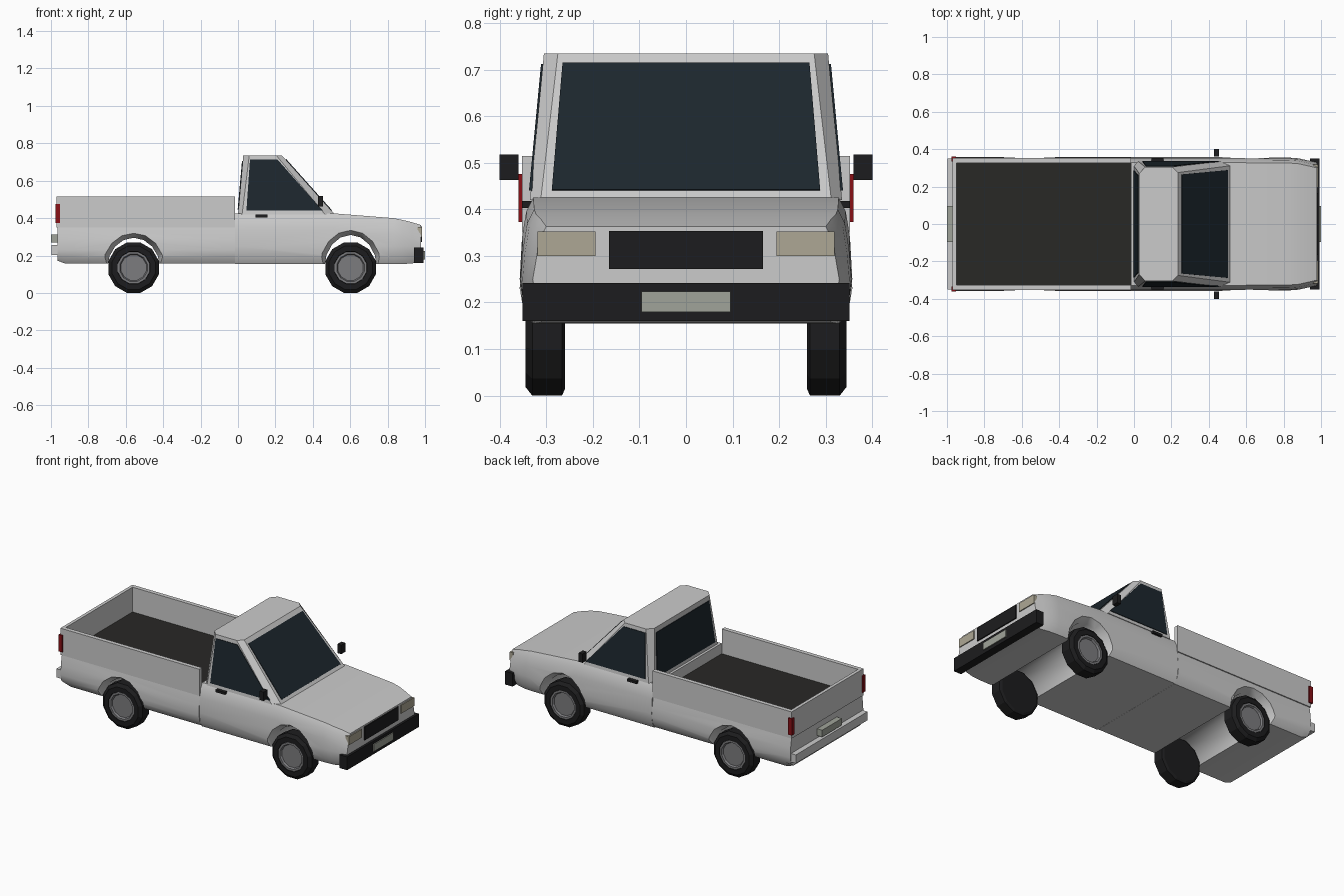
import bpy, bmesh, math
from mathutils import Vector

if "Cube" in bpy.data.objects:
    bpy.data.objects.remove(bpy.data.objects["Cube"])


def material(name, rgb):
    m = bpy.data.materials.new(name)
    m.diffuse_color = (*rgb, 1)
    m.use_nodes = True
    m.node_tree.nodes["Principled BSDF"].inputs["Base Color"].default_value = m.diffuse_color
    return m


BLACK = material("black_trim", (0.012, 0.012, 0.013))
GLASS = material("dark_glass", (0.012, 0.02, 0.027))
RED = material("red_lens", (0.25, 0.005, 0.008))
LAMP = material("lamp_lens", (0.42, 0.39, 0.30))
PLATE = material("plate", (0.35, 0.37, 0.32))
LINER = material("bed_liner", (0.022, 0.021, 0.019))
RIM = material("rim_grey", (0.2, 0.2, 0.21))


def make(name, bm, mat=None):
    bmesh.ops.recalc_face_normals(bm, faces=bm.faces)
    me = bpy.data.meshes.new(name)
    bm.to_mesh(me)
    bm.free()
    ob = bpy.data.objects.new(name, me)
    bpy.context.collection.objects.link(ob)
    if mat:
        me.materials.append(mat)
    return ob


def loft(name, rings, mat=None):
    """Closed solid through equal-length rings of points."""
    bm = bmesh.new()
    rows = [[bm.verts.new(p) for p in r] for r in rings]
    n = len(rows[0])
    for a, b in zip(rows, rows[1:]):
        for i in range(n):
            j = (i + 1) % n
            bm.faces.new((a[i], a[j], b[j], b[i]))
    bm.faces.new(rows[0])
    bm.faces.new(rows[-1])
    return make(name, bm, mat)


def box(name, x0, x1, y0, y1, z0, z1, mat=None):
    return loft(name, [[(x, y0, z0), (x, y1, z0), (x, y1, z1), (x, y0, z1)] for x in (x0, x1)], mat)


def panel(name, pts, normal, mat, t=0.004):
    """Thin pane straddling a surface."""
    n = Vector(normal).normalized() * t
    return loft(name, [[Vector(p) - n for p in pts], [Vector(p) + n for p in pts]], mat)


def both(half):
    """Mirror a half section (x, y, z) across y = 0 into a ring."""
    return half + [(x, -y, z) for x, y, z in reversed(half)]


def finish(ob, cutter, angle=35):
    mod = ob.modifiers.new("arch", 'BOOLEAN')
    mod.object = cutter
    mod.solver = 'EXACT'
    bpy.ops.object.select_all(action='DESELECT')
    bpy.context.view_layer.objects.active = ob
    ob.select_set(True)
    bpy.ops.object.modifier_apply(modifier=mod.name)
    bpy.ops.object.shade_smooth_by_angle(angle=math.radians(angle))
    bpy.data.objects.remove(cutter)


def arch_cutter(cx, rx, top):
    """Full-width wheel tunnel that flares open at each side."""
    rings = []
    for y, s in ((-0.42, 0.025), (-0.352, 0.025), (-0.315, 0), (0.315, 0), (0.352, 0.025), (0.42, 0.025)):
        r = [(cx + (rx + s) * math.cos(math.pi * i / 8), y,
              0.135 + (top + s - 0.135) * math.sin(math.pi * i / 8)) for i in range(9)]
        rings.append(r + [(cx - rx - s, y, 0.05), (cx + rx + s, y, 0.05)])
    c = loft("arch_cutter", rings)
    c.hide_render = True
    return c


# Cab and bonnet lower body
def cab_ring(x, d, zb, zt):
    prof = [(0.33, zb), (0.35, zb + 0.035), (0.357, 0.25), (0.352, zt - 0.085),
            (0.343, zt - 0.03), (0.328, zt)]
    return both([(x, y - d, z) for y, z in prof])


cab = loft("cab_lower_body", [cab_ring(*a) for a in (
    (-0.015, 0, 0.155, 0.425), (0.515, 0, 0.155, 0.425), (0.83, 0.002, 0.155, 0.40),
    (0.88, 0.006, 0.155, 0.39), (0.93, 0.017, 0.157, 0.378), (0.978, 0.028, 0.17, 0.363))])
finish(cab, arch_cutter(0.602, 0.14, 0.31))


# Bed lower body
def bed_ring(x, zb):
    prof = [(0.325, zb), (0.35, 0.19), (0.357, 0.23), (0.355, 0.29), (0.345, 0.352)]
    return both([(x, y, z) for y, z in prof])


bed = loft("bed_lower_body", [bed_ring(-0.965, 0.172), bed_ring(-0.92, 0.156), bed_ring(-0.017, 0.156)])
finish(bed, arch_cutter(-0.558, 0.14, 0.295))

# Open cargo box
box("bed_floor", -0.95, -0.017, -0.33, 0.33, 0.345, 0.362, LINER)
box("tailgate", -0.97, -0.95, -0.352, 0.352, 0.35, 0.515)
for s, side in ((1, "left"), (-1, "right")):
    box("bed_wall_" + side, -0.951, -0.017, s * 0.326, s * 0.352, 0.35, 0.515)


# Cabin with chamfered pillars
def cabin_ring(z, xr, xrs, xfs, xf, yc, yr, ys):
    return both([(xf, yc, z), (xfs, ys, z), (xrs, ys, z), (xr, yr, z)])


loft("cabin", [cabin_ring(0.42, 0.0, 0.022, 0.465, 0.517, 0.312, 0.31, 0.335),
               cabin_ring(0.735, 0.028, 0.06, 0.205, 0.235, 0.275, 0.27, 0.305)])


# Windows follow the sloping cabin planes
def mix(z, lo, hi):
    return lo + (hi - lo) * (z - 0.42) / 0.315


def front_pt(y, z):
    return (mix(z, 0.517, 0.235), y, z)


def rear_pt(y, z):
    return (mix(z, 0.0, 0.028), y, z)


panel("windscreen", [front_pt(-0.288, 0.44), front_pt(0.288, 0.44), front_pt(0.265, 0.713),
                     front_pt(-0.265, 0.713)], (0.315, 0, 0.282), GLASS)
panel("rear_window", [rear_pt(-0.285, 0.445), rear_pt(0.285, 0.445), rear_pt(0.258, 0.705),
                      rear_pt(-0.258, 0.705)], (-1, 0, 0.09), GLASS)
for s, side in ((1, "left"), (-1, "right")):
    outline = [(0.045, 0.44), (0.452, 0.44), (0.212, 0.712), (0.064, 0.712)]
    panel("side_window_" + side, [(x, s * mix(z, 0.335, 0.305), z) for x, z in outline],
          (0, s, 0.095), GLASS)

    # Small side fittings
    box("door_mirror_" + side, 0.428, 0.455, s * 0.36, s * 0.40, 0.463, 0.518, BLACK)
    box("door_handle_" + side, 0.093, 0.157, s * 0.325, s * 0.352, 0.403, 0.418, BLACK)
    box("tail_light_" + side, -0.977, -0.952, s * 0.335, s * 0.36, 0.373, 0.476, RED)
    box("headlight_" + side, 0.96, 0.984, s * 0.194, s * 0.319, 0.30, 0.352, LAMP)

# Nose, bumpers and plates
box("grille", 0.96, 0.985, -0.165, 0.165, 0.272, 0.354, BLACK)
box("front_bumper", 0.942, 0.993, -0.351, 0.351, 0.16, 0.242, BLACK)
box("front_plate", 0.985, 0.999, -0.096, 0.096, 0.18, 0.224, PLATE)
box("rear_bumper", -0.998, -0.952, -0.351, 0.351, 0.203, 0.256)
box("rear_plate", -1.0, -0.96, -0.096, 0.096, 0.27, 0.312, PLATE)


# Wheels: twelve-sided tyre and recessed rim
def spun(name, cx, s, profile, mat):
    ang = [math.radians(15 + 30 * i) for i in range(12)]
    return loft(name, [[(cx + r * math.cos(a), s * y, 0.135 + r * math.sin(a)) for a in ang]
                       for r, y in profile], mat)


for cx, end in ((0.602, "front"), (-0.558, "rear")):
    for s, side in ((1, "left"), (-1, "right")):
        tag = end + "_" + side
        spun("tyre_" + tag, cx, s, [(0.125, 0.26), (0.1395, 0.266), (0.1395, 0.33), (0.12, 0.345),
                                    (0.09, 0.345), (0.086, 0.325)], BLACK)
        spun("rim_" + tag, cx, s, [(0.088, 0.32), (0.088, 0.343), (0.076, 0.343), (0.07, 0.332)], RIM)
